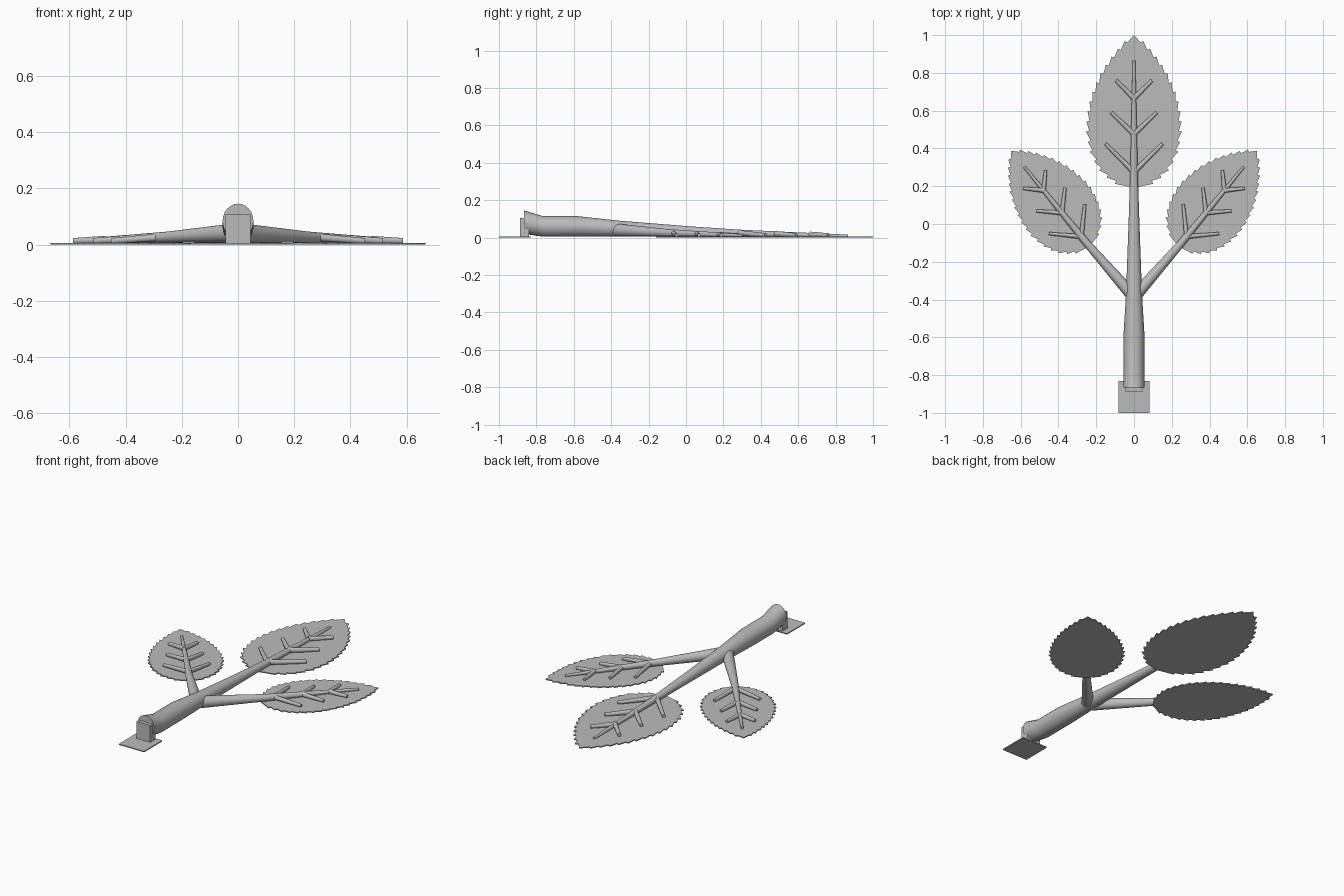
import bpy, bmesh, math
from mathutils import Vector, Matrix

cube = bpy.data.objects.get("Cube")
if cube:
    bpy.data.objects.remove(cube, do_unlink=True)

GREY = (0.5, 0.5, 0.5, 1.0)
grey = bpy.data.materials.new("plain grey")
grey.use_nodes = True
grey.diffuse_color = GREY
grey.node_tree.nodes["Principled BSDF"].inputs["Base Color"].default_value = GREY


def finish(bm, name, smooth=False):
    bmesh.ops.recalc_face_normals(bm, faces=bm.faces)
    mesh = bpy.data.meshes.new(name)
    bm.to_mesh(mesh)
    bm.free()
    mesh.materials.append(grey)
    obj = bpy.data.objects.new(name, mesh)
    bpy.context.collection.objects.link(obj)
    if smooth:
        bpy.ops.object.select_all(action="DESELECT")
        obj.select_set(True)
        bpy.context.view_layer.objects.active = obj
        bpy.ops.object.shade_smooth_by_angle(angle=math.radians(40))
    return obj


def tube(name, stations, sides=24):
    """Loft upright rings; each station is (centre, half width, half height)."""
    bm = bmesh.new()
    along = Vector(stations[-1][0]) - Vector(stations[0][0])
    across = Vector((along.y, -along.x, 0)).normalized()
    rings = []
    for centre, rx, rz in stations:
        ring = []
        for i in range(sides):
            a = math.tau * i / sides
            offset = across * rx * math.cos(a) + Vector((0, 0, rz * math.sin(a)))
            ring.append(bm.verts.new(Vector(centre) + offset))
        rings.append(ring)
    for r0, r1 in zip(rings, rings[1:]):
        for i in range(sides):
            j = (i + 1) % sides
            bm.faces.new((r0[i], r0[j], r1[j], r1[i]))
    bm.faces.new(rings[0])
    bm.faces.new(rings[-1])
    return finish(bm, name, True)


def box(name, low, high):
    low, high = Vector(low), Vector(high)
    bm = bmesh.new()
    bmesh.ops.create_cube(bm, size=1)
    bmesh.ops.scale(bm, vec=high - low, verts=bm.verts)
    bmesh.ops.translate(bm, vec=(low + high) / 2, verts=bm.verts)
    return finish(bm, name)


def toothed_edge(teeth=19, depth=0.016):
    """One half of the leaf outline, with teeth leaning towards the tip."""
    profile = [Vector(p) for p in (
        (0, 0), (0.06, 0.015), (0.12, 0.055), (0.17, 0.10), (0.215, 0.18),
        (0.238, 0.29), (0.235, 0.38), (0.212, 0.49), (0.165, 0.60),
        (0.105, 0.69), (0.05, 0.755), (0, 0.81))]
    lengths = [(b - a).length for a, b in zip(profile, profile[1:])]

    def sample(s):
        for a, b, length in zip(profile, profile[1:], lengths):
            if s <= length:
                d = (b - a).normalized()
                return a + d * s, Vector((d.y, -d.x))
            s -= length
        return profile[-1], Vector((1, 0))

    pitch = sum(lengths) / teeth
    points = []
    for i in range(teeth):
        points.append(sample(i * pitch)[0])
        if 0 < i < teeth - 1:
            p, normal = sample((i + 0.9) * pitch)
            points.append(p + normal * depth)
    return points + [profile[-1]]


EDGE = toothed_edge()


def leaf(name, place):
    outline = EDGE + [Vector((-p.x, p.y)) for p in reversed(EDGE[1:-1])]
    bm = bmesh.new()
    face = bm.faces.new([bm.verts.new(place @ Vector((p.x, p.y, 0))) for p in outline])
    top = bmesh.ops.extrude_face_region(bm, geom=[face])["geom"]
    bmesh.ops.translate(bm, vec=(0, 0, 0.006),
                        verts=[g for g in top if isinstance(g, bmesh.types.BMVert)])
    finish(bm, name)


def veins(name, place, scale):
    # Root distance along the midrib, root height, tip position
    rows = ((0.085, 0.026, 0.152, 0.235), (0.285, 0.021, 0.12, 0.40), (0.475, 0.017, 0.095, 0.57))
    for n, (root, height, tx, ty) in enumerate(rows, 1):
        for side, word in ((1, "left"), (-1, "right")):
            a = place @ Vector((0, root, 0))
            b = place @ Vector((side * tx, ty, 0))
            a.z, b.z = height, 0.013
            tube(f"{name}_vein_{word}_{n}", [(a, 0.014 * scale, 0.015 * scale),
                                             (b, 0.009 * scale, 0.011 * scale)], 12)


# Main stem, running on as the midrib of the middle leaf
tube("main_stem", [
    ((0, -0.865, 0.083), 0.055, 0.0625), ((0, -0.765, 0.06), 0.055, 0.055),
    ((0, -0.58, 0.06), 0.055, 0.055), ((0, -0.36, 0.049), 0.042, 0.042),
    ((0, 0, 0.034), 0.029, 0.028), ((0, 0.28, 0.024), 0.02, 0.019),
    ((0, 0.865, 0.009), 0.007, 0.007)])

# Foot plate and end block
box("foot_plate", (-0.083, -1, 0), (0.083, -0.83, 0.006))
box("end_block", (-0.045, -0.888, 0.004), (0.045, -0.84, 0.106))

# Middle leaf
middle = Matrix.Translation((0, 0.19, 0))
leaf("middle_leaf", middle)
veins("middle", middle, 1.0)

# Side branches and side leaves
for side, word in ((1, "left"), (-1, "right")):
    size = 0.81
    place = (Matrix.Translation((side * 0.235, -0.12, 0))
             @ Matrix.Rotation(-side * math.radians(39.3), 4, "Z")
             @ Matrix.Diagonal((size, size, 1, 1)))
    tip = place @ Vector((0, 0.675, 0))
    base = place @ Vector((0, 0.03, 0))
    tube(f"{word}_branch", [
        ((side * 0.015, -0.37, 0.041), 0.033, 0.034),
        ((base.x, base.y, 0.026), 0.02, 0.02),
        ((tip.x, tip.y, 0.012), 0.007, 0.007)])
    leaf(f"{word}_leaf", place)
    veins(word, place, 0.9)
